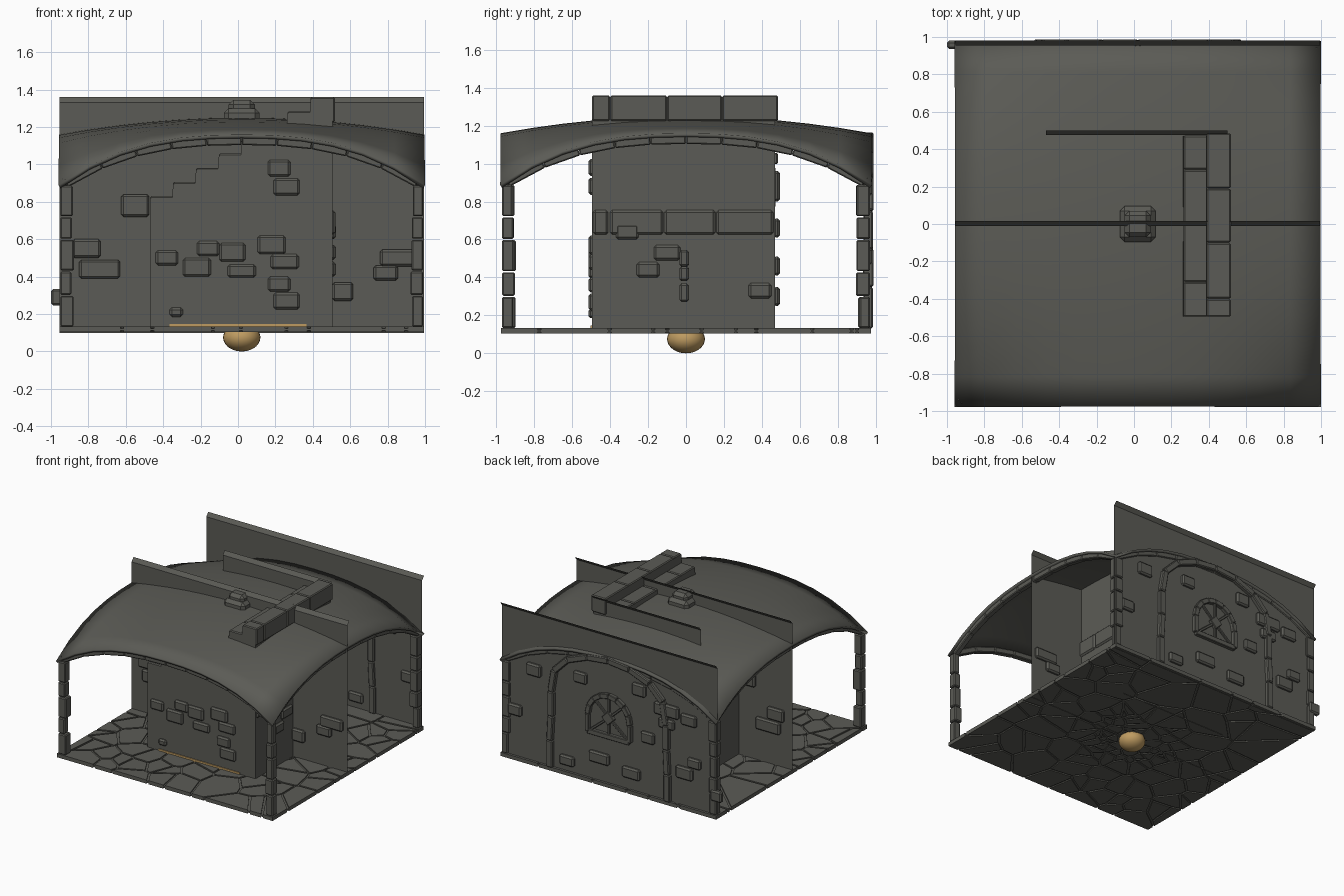
import bpy, bmesh, math, random
from mathutils import Vector, Matrix

random.seed(4)
cube = bpy.data.objects.get("Cube")
if cube:
    bpy.data.objects.remove(cube)

CX, HALF = 0.02, 0.975          # room centre in x, half width
LEFT, RIGHT = CX - HALF, CX + HALF
FLOOR, TOP = 0.13, 1.36


def material(name, rgb):
    m = bpy.data.materials.new(name)
    m.use_nodes = True
    m.diffuse_color = (*rgb, 1)
    m.node_tree.nodes["Principled BSDF"].inputs["Base Color"].default_value = (*rgb, 1)
    return m


STONE = material("dark stone", (0.105, 0.105, 0.092))
AMBER = material("amber glow", (0.52, 0.33, 0.12))


def finish(name, bm, mat=STONE, bevel=0, thick=0):
    bmesh.ops.recalc_face_normals(bm, faces=bm.faces)
    mesh = bpy.data.meshes.new(name)
    bm.to_mesh(mesh)
    bm.free()
    mesh.materials.append(mat)
    ob = bpy.data.objects.new(name, mesh)
    bpy.context.collection.objects.link(ob)
    if thick:
        mod = ob.modifiers.new("thickness", "SOLIDIFY")
        mod.thickness, mod.offset = thick, 0
    if bevel:
        mod = ob.modifiers.new("worn edges", "BEVEL")
        mod.width, mod.segments = bevel, 1
    return ob


def box(bm, centre, size, rot=Matrix()):
    m = Matrix.Translation(centre) @ rot @ Matrix.Diagonal((*size, 1))
    bmesh.ops.create_cube(bm, size=1, matrix=m)


def path_blocks(bm, points, width, depth):
    """One stone block along every stretch of a path."""
    for a, b in zip(points, points[1:]):
        a, b = Vector(a), Vector(b)
        d = b - a
        rot = d.to_track_quat("Z", "X" if abs(d.x) < abs(d.y) else "Y").to_matrix().to_4x4()
        box(bm, (a + b) / 2, (width, depth, d.length * 0.99), rot)


def roof_z(x, y):
    u, v = (x - CX) / HALF, y / HALF
    return 1.24 - 0.09 * (u * u + v * v) - 0.18 * abs(u * v) ** 3


# Floor: flagstones cut as cells, with small stones in the middle
seeds = [Vector((CX + random.uniform(-1, 1), random.uniform(-1, 1), 0)) for _ in range(75)]
for _ in range(60):
    r, a = 0.38 * math.sqrt(random.random()), random.uniform(0, math.tau)
    seeds.append(Vector((CX + r * math.cos(a), r * math.sin(a), 0)))
stones = bmesh.new()
for s in seeds:
    cell = bmesh.new()
    bmesh.ops.create_grid(cell, x_segments=1, y_segments=1, size=HALF,
                          matrix=Matrix.Translation((CX, 0, 0.118)))
    for other in seeds:
        d = other - s
        if 0 < d.length < 0.9:
            bmesh.ops.bisect_plane(cell, geom=cell.verts[:] + cell.edges[:] + cell.faces[:],
                                   plane_co=s + d / 2 - d.normalized() * 0.008,
                                   plane_no=d, clear_outer=True)
    for f in cell.faces:
        stones.faces.new([stones.verts.new(v.co) for v in f.verts])
    cell.free()
finish("flagstones", stones, thick=0.03, bevel=0.005)

bm = bmesh.new()
box(bm, (CX, 0, 0.118), (2 * HALF, 2 * HALF, 0.012))
finish("floor_bed", bm)

# Vaulted roof with dropped corners
bm = bmesh.new()
bmesh.ops.create_grid(bm, x_segments=12, y_segments=12, size=HALF,
                      matrix=Matrix.Translation((CX, 0, 0)))
for v in bm.verts:
    v.co.z = roof_z(v.co.x, v.co.y)
roof = finish("vaulted_roof", bm, thick=0.02)
for p in roof.data.polygons:
    p.use_smooth = True
bpy.context.view_layer.objects.active = roof
roof.select_set(True)
bpy.ops.object.shade_smooth_by_angle(angle=math.radians(25))
roof.select_set(False)

# Arch ribs along the four edges
bm = bmesh.new()
edge = HALF - 0.035
steps = [-edge + 2 * edge * i / 10 for i in range(11)]
for side in (-edge, edge):
    path_blocks(bm, [(CX + t, side, roof_z(CX + t, side) - 0.03) for t in steps], 0.045, 0.045)
    path_blocks(bm, [(CX + side, t, roof_z(CX + side, t) - 0.03) for t in steps], 0.045, 0.045)
finish("arch_ribs", bm, bevel=0.006)

# Corner posts of stacked stones
bm = bmesh.new()
for sx in (-1, 1):
    for sy in (-1, 1):
        z = FLOOR
        for h in (0.17, 0.13, 0.17, 0.12, 0.17):
            w = random.uniform(0.055, 0.075)
            box(bm, (CX + sx * (HALF - w / 2 - 0.005), sy * (HALF - w / 2 - 0.005), z + h / 2),
                (w, w, h - 0.006))
            z += h
finish("corner_posts", bm, bevel=0.007)


# Thin walls with a folded upper lip
def sheet(name, x0, x1, y):
    bm = bmesh.new()
    rows = [(y, 0.1), (y, TOP - 0.03), (y + 0.025, TOP)]
    grid = [[bm.verts.new((x, py, z)) for x in (x0, x1)] for py, z in rows]
    for a, b in zip(grid, grid[1:]):
        bm.faces.new((a[0], a[1], b[1], b[0]))
    finish(name, bm)


sheet("back_wall", LEFT, RIGHT, 0.955)
sheet("middle_wall", LEFT, RIGHT, -0.01)
sheet("stair_back_wall", -0.47, 0.5, 0.475)

# Solid stair block rising to the left side
RUN, RISE, COUNT = 0.1225, 0.0757, 8
profile = [(0.505, 0.11), (-0.47, 0.11)]
for i in range(COUNT):
    z = 0.82 + RISE * i
    profile += [(-0.47 + RUN * i, z), (-0.47 + RUN * (i + 1) - 0.004, z)]
bm = bmesh.new()
face = bm.faces.new([bm.verts.new((x, -0.495, z)) for x, z in profile])
out = bmesh.ops.extrude_face_region(bm, geom=[face])
bmesh.ops.translate(bm, vec=(0, 0.965, 0),
                    verts=[g for g in out["geom"] if isinstance(g, bmesh.types.BMVert)])
finish("stair_block", bm)

# Stair treads, each laid from several stones
bm = bmesh.new()
for i in range(COUNT):
    joints = [-0.497, -0.4, -0.1, 0.19, 0.487] if i % 2 else [-0.497, -0.31, 0.0, 0.29, 0.475]
    h = 0.135 if i == COUNT - 1 else 0.06
    for a, b in zip(joints, joints[1:]):
        box(bm, (-0.47 + RUN * (i + 0.5) + 0.004, (a + b) / 2, 0.83 + RISE * i - h / 2),
            (RUN + 0.008, b - a - 0.004, h))
finish("stair_treads", bm, bevel=0.007)


# Raised bricks: (across, height, width, tall)
def bricks(name, spots, place, depth=0.035, along_y=False):
    bm = bmesh.new()
    for a, z, w, h in spots:
        if along_y:
            box(bm, (place, a, z), (depth, w, h))
        else:
            box(bm, (a, place, z), (w, depth, h))
    finish(name, bm, bevel=0.012)


bricks("stair_front_bricks", [
    (0.22, 0.98, 0.12, 0.09), (0.26, 0.88, 0.14, 0.09), (-0.38, 0.5, 0.12, 0.08),
    (-0.22, 0.45, 0.15, 0.1), (-0.16, 0.55, 0.12, 0.08), (-0.03, 0.53, 0.14, 0.1),
    (0.02, 0.43, 0.15, 0.07), (0.18, 0.57, 0.15, 0.1), (0.25, 0.48, 0.15, 0.08),
    (0.22, 0.36, 0.12, 0.08), (0.26, 0.27, 0.14, 0.09), (-0.33, 0.21, 0.07, 0.05)], -0.497)
bricks("middle_wall_bricks", [
    (-0.81, 0.55, 0.15, 0.1), (-0.74, 0.44, 0.22, 0.1), (-0.55, 0.78, 0.15, 0.12),
    (0.86, 0.5, 0.2, 0.09), (0.79, 0.42, 0.13, 0.08), (0.56, 0.32, 0.11, 0.1)], -0.01, 0.05)
bricks("stair_side_bricks", [
    (-0.31, 0.64, 0.12, 0.08), (-0.1, 0.53, 0.14, 0.08), (-0.2, 0.44, 0.12, 0.08),
    (0.39, 0.33, 0.12, 0.08)], 0.508, 0.03, True)
bricks("stair_side_course", [
    (-0.45, 0.69, 0.08, 0.13), (-0.26, 0.69, 0.28, 0.13), (0.02, 0.69, 0.27, 0.13),
    (0.31, 0.69, 0.3, 0.13)], 0.508, 0.025, True)
bricks("stair_back_bricks", [
    (0.3, 0.88, 0.14, 0.16), (-0.1, 0.66, 0.15, 0.1), (0.2, 0.46, 0.14, 0.1),
    (-0.3, 0.3, 0.15, 0.1)], 0.478)
bricks("back_wall_bricks", [
    (0.87, 0.51, 0.12, 0.09), (0.7, 0.88, 0.13, 0.1), (0.28, 0.93, 0.12, 0.09),
    (0.11, 0.32, 0.18, 0.09), (0.4, 0.22, 0.13, 0.08), (-0.25, 0.97, 0.12, 0.1),
    (-0.5, 0.87, 0.22, 0.1), (-0.5, 0.76, 0.14, 0.08), (-0.33, 0.6, 0.12, 0.09),
    (-0.18, 0.27, 0.16, 0.09), (-0.7, 0.84, 0.14, 0.09), (-0.66, 0.4, 0.15, 0.1),
    (-0.75, 0.5, 0.12, 0.08), (-0.95, 0.29, 0.1, 0.09)], 0.958, 0.045)

# Blind arch with pillars on the back wall
bm = bmesh.new()
half_arch = [(0.53, FLOOR), (0.53, 0.35), (0.52, 0.55), (0.52, 0.75), (0.49, 0.93),
             (0.37, 1.05), (0.19, 1.12), (0, 1.14)]
for s in (-1, 1):
    path_blocks(bm, [(CX + s * x, 0.96, z) for x, z in half_arch], 0.055, 0.05)
finish("blind_arch", bm, bevel=0.007)

# Round-headed window with bars
bm = bmesh.new()
head = [(0.19 * math.cos(a), 0.66 + 0.19 * math.sin(a))
        for a in [math.pi * i / 8 for i in range(9)]]
frame = [(0.19, 0.52)] + head + [(-0.19, 0.52), (0.19, 0.52)]
path_blocks(bm, [(CX + x, 0.965, z) for x, z in frame], 0.035, 0.04)
for x, z in [head[2], head[4], head[6], (0.17, 0.53), (0, 0.53), (-0.17, 0.53)]:
    path_blocks(bm, [(CX, 0.965, 0.67), (CX + x, 0.965, z)], 0.018, 0.02)
box(bm, (CX, 0.97, 0.67), (0.08, 0.03, 0.08), Matrix.Rotation(math.pi / 4, 4, "Y"))
finish("window", bm, bevel=0.004)

# Boss on the roof crown
bm = bmesh.new()
box(bm, (CX, 0, 1.26), (0.19, 0.19, 0.08))
box(bm, (CX, 0, 1.3), (0.14, 0.14, 0.09))
finish("roof_boss", bm, bevel=0.025)

# Amber lamp under the floor and glowing slot by the stair foot
bm = bmesh.new()
bmesh.ops.create_uvsphere(bm, u_segments=24, v_segments=14, radius=0.1,
                          matrix=Matrix.Translation((CX, 0, 0.075)) @ Matrix.Diagonal((1, 1, 0.75, 1)))
for f in bm.faces:
    f.smooth = True
finish("lamp", bm, AMBER)
bm = bmesh.new()
box(bm, (0, -0.498, 0.137), (0.73, 0.009, 0.02))
finish("glow_slot", bm, AMBER)
